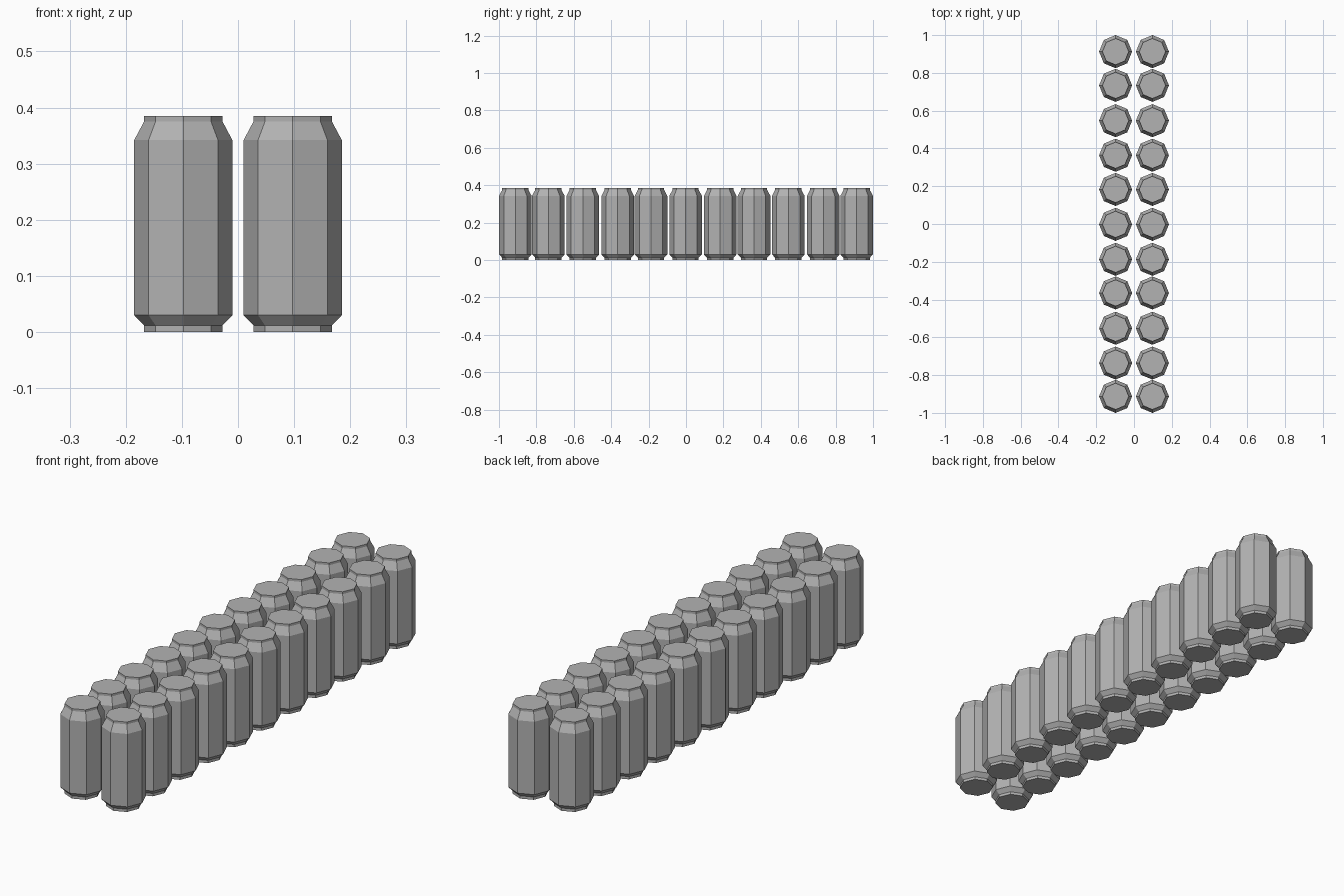
import bpy
import bmesh
from math import cos, sin, tau

cube = bpy.data.objects.get("Cube")
if cube:
    bpy.data.objects.remove(cube, do_unlink=True)

# Plain metal colour
metal = bpy.data.materials.new("grey metal")
metal.use_nodes = True
grey = (0.45, 0.45, 0.45, 1)
metal.diffuse_color = grey
metal.node_tree.nodes["Principled BSDF"].inputs["Base Color"].default_value = grey

SIDES = 8
BODY, NECK = 0.0875, 0.07
# Radius and height, from the foot up to the rim
PROFILE = [(NECK, 0), (NECK, 0.012), (BODY, 0.03),
           (BODY, 0.342), (NECK, 0.375), (NECK, 0.385)]


def can_mesh():
    bm = bmesh.new()
    rings = [[bm.verts.new((r * cos(tau * i / SIDES), r * sin(tau * i / SIDES), z))
              for i in range(SIDES)] for r, z in PROFILE]
    # Side walls
    for low, high in zip(rings, rings[1:]):
        for i in range(SIDES):
            j = (i + 1) % SIDES
            bm.faces.new((low[i], low[j], high[j], high[i]))
    # Base and lid
    bm.faces.new(rings[0][::-1])
    bm.faces.new(rings[-1])
    mesh = bpy.data.meshes.new("can")
    bm.to_mesh(mesh)
    bm.free()
    mesh.materials.append(metal)
    return mesh


# Two rows of slightly unevenly spaced cans sharing one mesh
mesh = can_mesh()
ROW = [-0.9125, -0.736, -0.552, -0.365, -0.187, -0.002,
       0.183, 0.364, 0.547, 0.734, 0.9125]
for side, x in (("right", -0.0975), ("left", 0.0975)):
    for n, y in enumerate(ROW, 1):
        can = bpy.data.objects.new(f"{side}_can_{n}", mesh)
        can.location = (x, y, 0)
        bpy.context.collection.objects.link(can)
